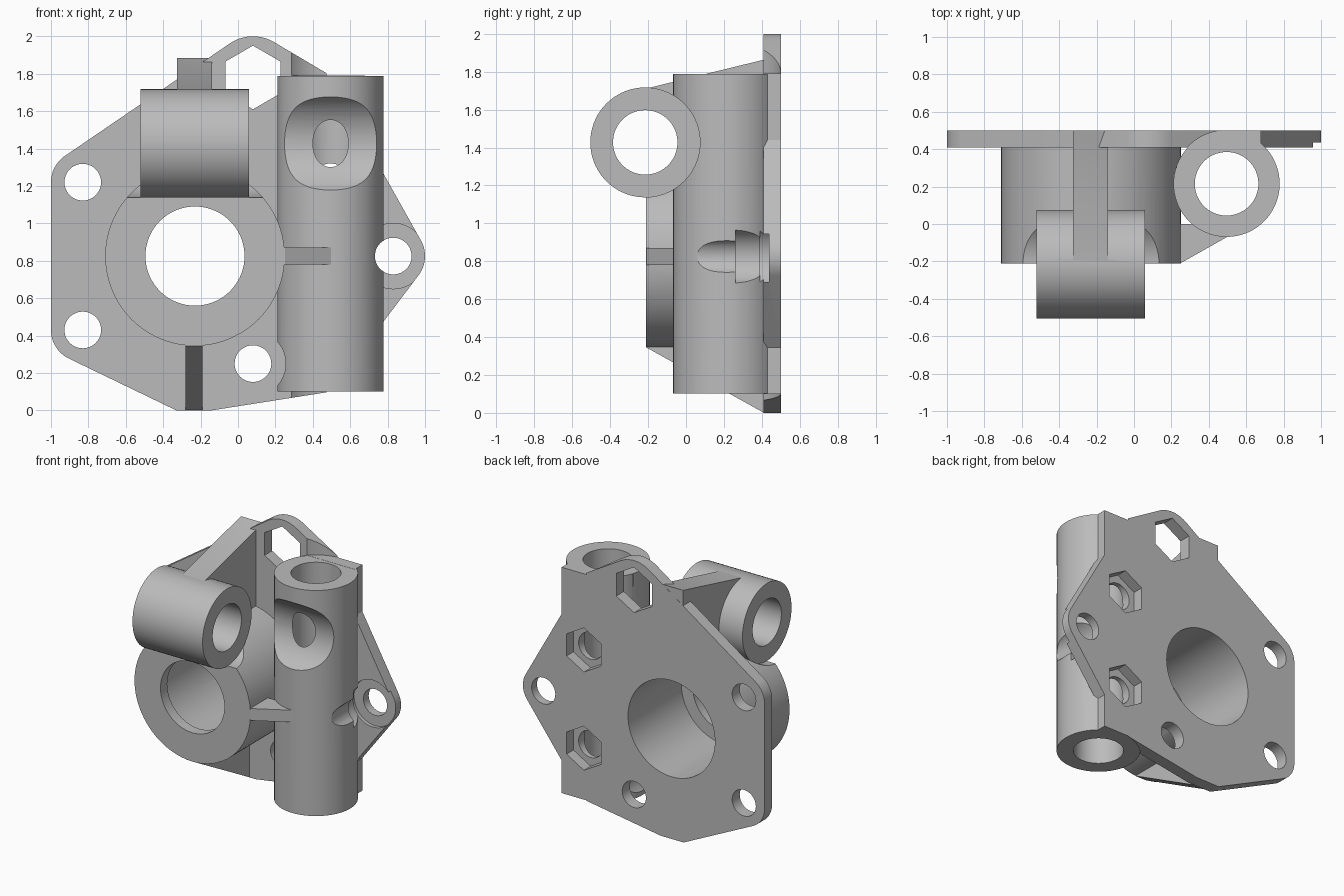
import bpy, bmesh
from math import sin, cos, radians, pi

if "Cube" in bpy.data.objects:
    bpy.data.objects.remove(bpy.data.objects["Cube"], do_unlink=True)

grey = bpy.data.materials.new("plain grey")
grey.use_nodes = True
grey.diffuse_color = (0.5, 0.5, 0.5, 1)
grey.node_tree.nodes["Principled BSDF"].inputs["Base Color"].default_value = (0.5, 0.5, 0.5, 1)


def prism(name, pts, axis, lo, hi):
    """Extrude a 2D outline along an axis; the outline uses the other two axes in order."""
    place = {"x": lambda a, b, t: (t, a, b),
             "y": lambda a, b, t: (a, t, b),
             "z": lambda a, b, t: (a, b, t)}[axis]
    bm = bmesh.new()
    rings = [[bm.verts.new(place(a, b, t)) for a, b in pts] for t in (lo, hi)]
    for ring in rings:
        bm.faces.new(ring)
    n = len(pts)
    for i in range(n):
        j = (i + 1) % n
        bm.faces.new((rings[0][i], rings[0][j], rings[1][j], rings[1][i]))
    bmesh.ops.recalc_face_normals(bm, faces=bm.faces)
    me = bpy.data.meshes.new(name)
    bm.to_mesh(me)
    bm.free()
    me.materials.append(grey)
    ob = bpy.data.objects.new(name, me)
    bpy.context.collection.objects.link(ob)
    return ob


def arc(a, b, r, start, end, steps=12):
    angles = [radians(start + (end - start) * i / steps) for i in range(steps + 1)]
    return [(a + r * cos(t), b + r * sin(t)) for t in angles]


def cyl(name, a, b, r, axis, lo, hi, sides=72):
    pts = [(a + r * sin(2 * pi * i / sides), b + r * cos(2 * pi * i / sides)) for i in range(sides)]
    return prism(name, pts, axis, lo, hi)


def combine(target, operation, parts):
    for part in parts:
        mod = target.modifiers.new(part.name, "BOOLEAN")
        mod.operation = operation
        mod.solver = "EXACT"
        mod.object = part
        bpy.context.view_layer.objects.active = target
        bpy.ops.object.modifier_apply(modifier=mod.name)
        bpy.data.objects.remove(part, do_unlink=True)


# Key axes
BACK, FACE, FRONT = 0.5, 0.41, -0.21
TUBE = (0.495, 0.215)
PIVOT = (-0.215, 1.427)
BOSS = (-0.23, 0.825)
EAR = (0.83, 0.825)
LOW_HOLE = (0.08, 0.25)
HEX = (0.08, 1.78)

# Mounting plate with rounded corners, ear and top bump
outline = [(0.495, 0.1), (0.68, 0.1), (0.68, 0.345)]
outline += arc(*EAR, 0.17, -37, 29)
outline += [(0.68, 1.44), (0.68, 1.79), (0.495, 1.79)]
outline += arc(*HEX, 0.22, 59, 123)
outline += arc(-0.83, 1.22, 0.17, 123, 180)
outline += arc(-0.83, 0.43, 0.17, 180, 244)
outline += [(-0.33, 0), (-0.14, 0)]
bracket = prism("bracket", outline, "y", FACE, BACK)

# Plate relief above and below the vertical tube
combine(bracket, "DIFFERENCE", [
    cyl("relief_top", *TUBE, 0.286, "z", 1.79, 2.3),
    cyl("relief_bottom", *TUBE, 0.286, "z", -0.3, 0.1)])

# Main boss, vertical tube, web and lower rib
combine(bracket, "UNION", [
    cyl("boss", *BOSS, 0.48, "y", FRONT, 0.45, 96),
    cyl("vertical_tube", *TUBE, 0.284, "z", 0.101, 1.789),
    prism("web", [(0.2, -0.209), (0.25, -0.209), (0.5, -0.068), (0.5, 0), (0.2, 0)], "z", 0.78, 0.87),
    prism("lower_rib", [(0.45, 0.001), (0.41, 0.001), (-0.209, 0.345), (-0.209, 0.42), (0.45, 0.42)],
          "x", -0.28, -0.19)])

# Clearance for the swinging pivot
combine(bracket, "DIFFERENCE", [cyl("pivot_clearance", *PIVOT, 0.289, "x", -1.5, 1.5)])

# Pivot sleeve and its supporting rib
combine(bracket, "UNION", [
    cyl("pivot_sleeve", *PIVOT, 0.29, "x", -0.52, 0.06),
    prism("upper_rib", [(0.499, 1.885), (-0.215, 1.71), (-0.215, 1.43), (0, 1.25), (0.499, 1.25)],
          "x", -0.325, -0.14)])

# Bores and screw access
cuts = [
    cyl("pivot_bore", *PIVOT, 0.17, "x", -1, 1),
    cyl("tube_bore", *TUBE, 0.17, "z", -1, 3),
    cyl("boss_front_bore", *BOSS, 0.265, "y", -0.3, 0.6),
    cyl("boss_rear_bore", *BOSS, 0.36, "y", -0.13, 0.6),
    cyl("low_hole_access", *LOW_HOLE, 0.175, "y", -0.6, FACE),
    cyl("ear_head_access", *EAR, 0.15, "y", 0.26, 0.42),
    cyl("ear_spotface", *EAR, 0.175, "y", 0.39, 0.437),
    prism("hex_window", arc(*HEX, 0.17, 30, 330, 5), "y", 0.3, 0.6)]
for x, z in (EAR, LOW_HOLE, (-0.83, 1.22), (-0.83, 0.43)):
    cuts.append(cyl("screw_hole", x, z, 0.098, "y", -0.6, 0.6, 48))

# Hexagonal nut pockets opening into the tube bore
for z in (1.22, 0.485):
    cuts.append(prism("nut_pocket", arc(TUBE[0], z, 0.165, 30, 330, 5), "y", 0.42, 0.6))
    cuts.append(cyl("nut_hole", TUBE[0], z, 0.1, "y", TUBE[1], 0.6, 48))
combine(bracket, "DIFFERENCE", cuts)

# Smooth curved faces, crisp edges
bpy.ops.object.select_all(action="DESELECT")
bracket.select_set(True)
bpy.context.view_layer.objects.active = bracket
bpy.ops.object.shade_smooth_by_angle(angle=radians(25))
